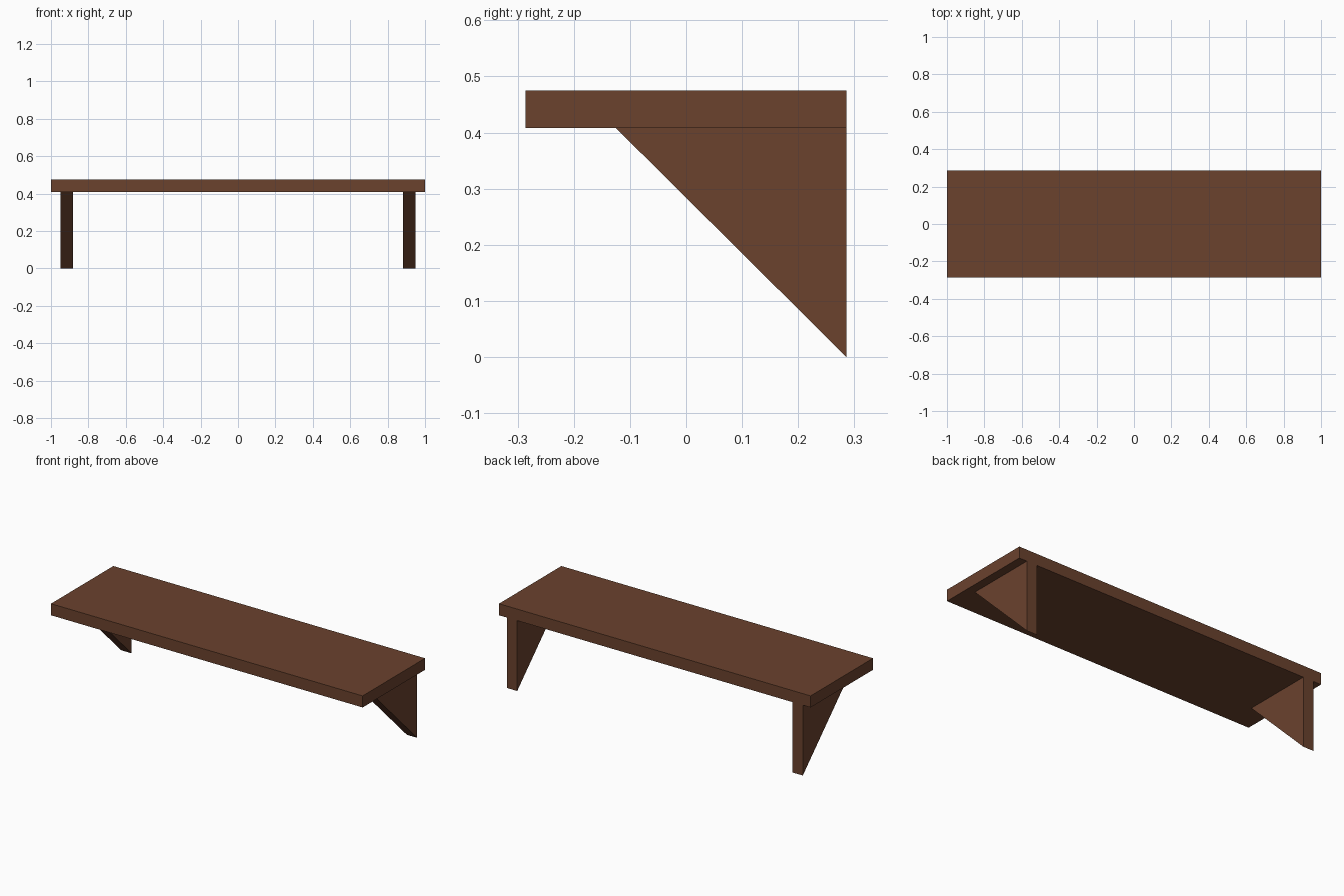
import bpy
import bmesh

if "Cube" in bpy.data.objects:
    bpy.data.objects.remove(bpy.data.objects["Cube"])

wood = bpy.data.materials.new("brown wood")
wood.diffuse_color = (0.145, 0.054, 0.027, 1.0)
wood.use_nodes = True
wood.node_tree.nodes["Principled BSDF"].inputs["Base Color"].default_value = wood.diffuse_color

HALF_DEPTH = 0.286
BOARD_BOTTOM, BOARD_TOP = 0.408, 0.475


def extrude_profile(name, profile, x0, x1):
    """Extrude a (y, z) outline along x into a solid part."""
    bm = bmesh.new()
    face = bm.faces.new([bm.verts.new((x0, y, z)) for y, z in profile])
    ext = bmesh.ops.extrude_face_region(bm, geom=[face])
    verts = [v for v in ext["geom"] if isinstance(v, bmesh.types.BMVert)]
    bmesh.ops.translate(bm, verts=verts, vec=(x1 - x0, 0, 0))
    bmesh.ops.recalc_face_normals(bm, faces=bm.faces)
    mesh = bpy.data.meshes.new(name)
    bm.to_mesh(mesh)
    bm.free()
    mesh.materials.append(wood)
    obj = bpy.data.objects.new(name, mesh)
    bpy.context.collection.objects.link(obj)
    return obj


# Shelf board
extrude_profile("shelf_board", [(-HALF_DEPTH, BOARD_BOTTOM), (HALF_DEPTH, BOARD_BOTTOM),
                                (HALF_DEPTH, BOARD_TOP), (-HALF_DEPTH, BOARD_TOP)], -1.0, 1.0)

# Triangular brackets, flush with the back edge
triangle = [(-0.125, BOARD_BOTTOM), (HALF_DEPTH, 0.0), (HALF_DEPTH, BOARD_BOTTOM)]
for side, x0 in (("left", -0.95), ("right", 0.883)):
    extrude_profile(side + "_bracket", triangle, x0, x0 + 0.067)
